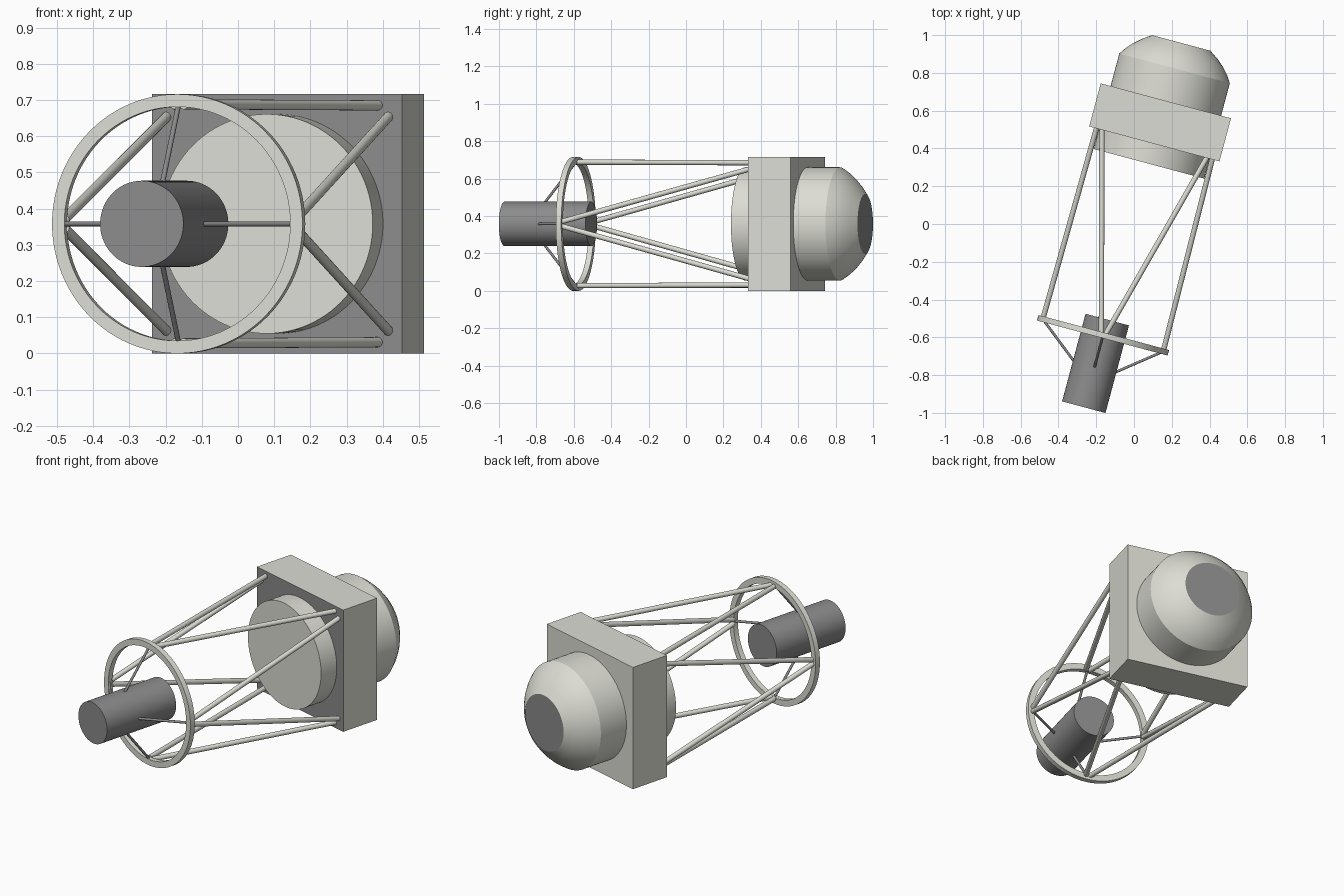
import bpy, bmesh, math
from mathutils import Matrix, Vector

if "Cube" in bpy.data.objects:
    bpy.data.objects.remove(bpy.data.objects["Cube"])

# Local frame: x across, y along the optical axis, z up; turned 15 degrees
M = Matrix.Translation((-0.006, 0, 0.358)) @ Matrix.Rotation(math.radians(-15), 4, 'Z')


def material(name, col):
    m = bpy.data.materials.new(name)
    m.diffuse_color = (*col, 1)
    m.use_nodes = True
    m.node_tree.nodes["Principled BSDF"].inputs["Base Color"].default_value = m.diffuse_color
    return m


cream = material("cream", (0.72, 0.72, 0.66))
grey = material("grey", (0.26, 0.26, 0.26))


def finish(name, bm, mats, smooth=True):
    bmesh.ops.recalc_face_normals(bm, faces=bm.faces)
    me = bpy.data.meshes.new(name)
    bm.to_mesh(me)
    bm.free()
    for m in mats:
        me.materials.append(m)
    ob = bpy.data.objects.new(name, me)
    bpy.context.collection.objects.link(ob)
    ob.matrix_world = M
    if smooth:
        bpy.ops.object.select_all(action='DESELECT')
        ob.select_set(True)
        bpy.context.view_layer.objects.active = ob
        bpy.ops.object.shade_smooth_by_angle(angle=math.radians(30))
    return ob


def lathe(name, profile, mats, closed=False, n=96):
    """Revolve (radius, y) points about the axis, capped unless closed."""
    bm = bmesh.new()
    rings = []
    for r, y in profile:
        rings.append([bm.verts.new((r * math.cos(2 * math.pi * i / n), y,
                                    r * math.sin(2 * math.pi * i / n))) for i in range(n)])
    pairs = list(zip(rings, rings[1:]))
    if closed:
        pairs.append((rings[-1], rings[0]))
    for a, b in pairs:
        for i in range(n):
            j = (i + 1) % n
            bm.faces.new((a[i], a[j], b[j], b[i]))
    if not closed:
        bm.faces.new(rings[0])
        end = bm.faces.new(rings[-1])
        end.material_index = len(mats) - 1
    return finish(name, bm, mats)


def rod(name, a, b, r, mat):
    a, b = Vector(a), Vector(b)
    d = b - a
    bm = bmesh.new()
    mat4 = Matrix.Translation((a + b) / 2) @ d.to_track_quat('Z', 'Y').to_matrix().to_4x4()
    bmesh.ops.create_cone(bm, cap_ends=True, segments=20, radius1=r, radius2=r,
                          depth=d.length, matrix=mat4)
    return finish(name, bm, [mat])


# Square centre section, grey on its front face
bm = bmesh.new()
bmesh.ops.create_cube(bm, size=1, matrix=Matrix.Translation((0, 0.557, 0))
                      @ Matrix.Diagonal((0.714, 0.236, 0.716, 1)))
bm.normal_update()
for f in bm.faces:
    if f.normal.y < -0.9:
        f.material_index = 1
finish("centre_box", bm, [cream, grey], smooth=False)

# Front disc, rear drum with domed end
lathe("front_disc", [(0.303, 0.45), (0.303, 0.33)], [cream])
lathe("rear_drum", [(0.303, 0.66), (0.303, 0.853), (0.278, 0.89), (0.247, 0.925),
                    (0.207, 0.96), (0.16, 0.992)], [cream, grey])

# Front ring and camera cylinder
lathe("front_ring", [(0.323, -0.625), (0.358, -0.625), (0.358, -0.595), (0.323, -0.595)],
      [cream], closed=True)
lathe("camera_barrel", [(0.119, -1.004), (0.119, -0.524)], [grey])

# Truss tubes and spider vanes
for s, side in ((1, "a"), (-1, "b")):
    for e, end in ((1, "a"), (-1, "b")):
        rod(f"upright_truss_{side}{end}", (0.012 * e, -0.60, 0.33 * s),
            (0.29 * e, 0.45, 0.327 * s), 0.014, cream)
        rod(f"side_truss_{side}{end}", (0.33 * s, -0.60, 0.012 * e),
            (0.317 * s, 0.45, 0.297 * e), 0.014, cream)
    rod(f"vertical_vane_{side}", (0, -0.61, 0.33 * s), (0, -0.785, 0.11 * s), 0.007, grey)
    rod(f"side_vane_{side}", (0.33 * s, -0.61, 0), (0.11 * s, -0.785, 0), 0.007, grey)
